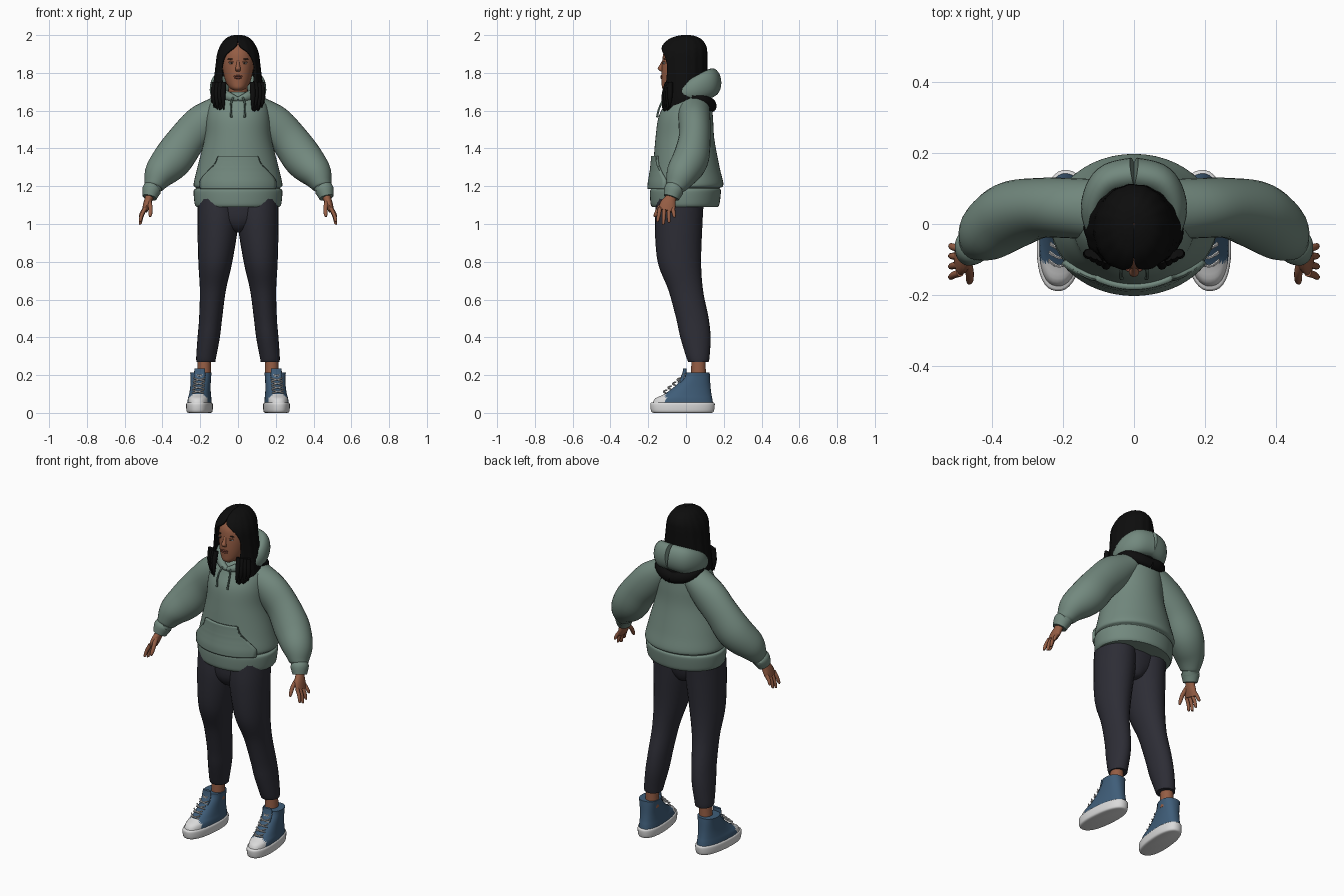
import bpy, bmesh, math, random
from mathutils import Vector, Matrix

random.seed(4)
cube = bpy.data.objects.get("Cube")
if cube:
    bpy.data.objects.remove(cube, do_unlink=True)

Y, Z = Vector((0, 1, 0)), Vector((0, 0, 1))
parts = []


def material(name, *rgb):
    mat = bpy.data.materials.new(name)
    mat.use_nodes = True
    color = (*rgb, 1)
    mat.diffuse_color = color
    shader = mat.node_tree.nodes["Principled BSDF"]
    shader.inputs["Base Color"].default_value = color
    shader.inputs["Roughness"].default_value = .8
    return mat


green = material("sage fabric", .17, .25, .21)
seam = material("dark sage cord", .09, .14, .115)
navy = material("charcoal trousers", .026, .026, .036)
skin = material("brown skin", .3, .11, .058)
lip = material("lip", .2, .06, .04)
black = material("black hair", .004, .004, .004)
blue = material("blue canvas", .05, .11, .19)
white = material("white rubber", .7, .7, .7)
iris = material("dark eye", .02, .012, .008)


def spline(rows, steps):
    """Smooth curve through rows of any number of values."""
    out = []
    for i in range(len(rows) - 1):
        quad = (rows[max(i - 1, 0)], rows[i], rows[i + 1], rows[min(i + 2, len(rows) - 1)])
        for s in range(steps):
            t = s / steps
            out.append([(2 * b + (c - a) * t + (2 * a - 5 * b + 4 * c - d) * t * t
                         + (3 * b - a - 3 * c + d) * t ** 3) / 2 for a, b, c, d in zip(*quad)])
    return out + [list(rows[-1])]


def band(z, front, back, half_width, x=0):
    """Horizontal ring given by its front and back."""
    return (x, (front + back) / 2, z, (back - front) / 2, half_width)


def finish(name, bm, mats, mirror=False, thick=0):
    bmesh.ops.recalc_face_normals(bm, faces=bm.faces)
    mesh = bpy.data.meshes.new(name)
    bm.to_mesh(mesh)
    bm.free()
    for mat in mats:
        mesh.materials.append(mat)
    obj = bpy.data.objects.new(name, mesh)
    bpy.context.collection.objects.link(obj)
    if thick:
        solid = obj.modifiers.new("thickness", 'SOLIDIFY')
        solid.thickness, solid.offset = thick, 0
    if mirror:
        obj.modifiers.new("mirror", 'MIRROR')
    parts.append(obj)


def skin_grid(bm, grid, closed):
    for low, high in zip(grid, grid[1:]):
        count = len(low)
        for j in range(count if closed else count - 1):
            k = (j + 1) % count
            bm.faces.new((low[j], low[k], high[k], high[j]))


def tube(name, rows, *mats, sides=24, steps=4, ref=Y, flat=False, power=1,
         mirror=False, move=None, rule=None):
    """Loft elliptical rings (x, y, z, radius along ref, radius across)."""
    rows = spline(rows, steps)
    centres = [Vector(r[:3]) for r in rows]
    bm, grid = bmesh.new(), []
    for i, row in enumerate(rows):
        along = Z if flat else (centres[min(i + 1, len(rows) - 1)] - centres[max(i - 1, 0)]).normalized()
        u = (ref - along * ref.dot(along)).normalized()
        v = along.cross(u)
        ring = []
        for j in range(sides):
            a = math.tau * j / sides
            c, s = (math.copysign(abs(w) ** power, w) for w in (math.cos(a), math.sin(a)))
            ring.append(bm.verts.new(centres[i] + u * row[3] * c + v * row[4] * s))
        grid.append(ring)
    skin_grid(bm, grid, True)
    bm.faces.new(grid[0])
    bm.faces.new(grid[-1])
    if rule:
        for face in bm.faces:
            face.material_index = rule(face.calc_center_median())
    if move:
        bm.transform(move)
    finish(name, bm, mats, mirror)


def ball(name, place, size, mat, mirror=False):
    bm = bmesh.new()
    bmesh.ops.create_uvsphere(bm, u_segments=16, v_segments=10, radius=1,
                              matrix=Matrix.Translation(place) @ Matrix.Diagonal((*size, 1)))
    finish(name, bm, [mat], mirror)


# Hoodie body with ribbed hem
torso = [band(1.09, -.18, .17, .22), band(1.11, -.188, .178, .23), band(1.175, -.19, .185, .235),
         band(1.19, -.178, .178, .222), band(1.21, -.188, .198, .235), band(1.3, -.175, .178, .215),
         band(1.45, -.162, .15, .178), band(1.56, -.147, .143, .17), band(1.63, -.115, .135, .155),
         band(1.675, -.092, .12, .115), band(1.7, -.07, .1, .08)]
tube("hoodie_body", torso, green, sides=48, steps=6, flat=True)

# Front pocket, laid over the body, with stitched side openings
fine = spline(torso, 20)
bm, grid = bmesh.new(), []
for z, half in spline([(1.185, .195), (1.23, .195), (1.28, .155), (1.32, .12), (1.36, .105)], 4):
    ring = min(fine, key=lambda r: abs(r[2] - max(z, 1.21)))
    line = []
    for j in range(25):
        x = half * (j / 12 - 1)
        y = ring[1] - ring[3] * math.sqrt(1 - (x / ring[4]) ** 2)
        line.append(bm.verts.new((x, y - .006, z)))
    grid.append(line)
skin_grid(bm, grid, False)
opening = [(*(line[-1].co - Y * .007), .004, .004) for line in grid[4:]]
finish("front_pocket", bm, [green], thick=.018)
tube("pocket_openings", opening, seam, sides=6, steps=1, mirror=True)

# Puffed sleeves with cuffs
tube("sleeves", [(.09, .04, 1.61, .085, .075), (.185, .045, 1.535, .085, .1), (.268, .045, 1.45, .085, .1),
                 (.345, .025, 1.345, .095, .105), (.412, -.02, 1.268, .085, .085),
                 (.444, -.05, 1.205, .058, .054), (.45, -.057, 1.19, .046, .045),
                 (.457, -.064, 1.18, .052, .05), (.468, -.078, 1.14, .042, .038)],
     green, sides=28, steps=5, mirror=True)

# Hood folded behind the neck, with black lining under it
tube("hood", [(0, -.1, 1.66, .012, .012), (.04, -.088, 1.672, .022, .02), (.098, -.025, 1.69, .04, .03),
              (.115, .05, 1.715, .06, .035), (.075, .12, 1.74, .075, .046), (0, .14, 1.75, .075, .048)],
     green, ref=Z, steps=6, mirror=True)
tube("hood_lining", [(.125, .03, 1.675, .015, .02), (.115, .09, 1.655, .03, .025),
                     (.06, .128, 1.635, .033, .026), (0, .136, 1.625, .033, .026)],
     black, ref=Z, mirror=True)
tube("drawstrings", [(.025, -.11, 1.672, .005, .005), (.036, -.13, 1.64, .005, .005),
                     (.038, -.146, 1.6, .005, .005), (.035, -.153, 1.565, .006, .006)],
     seam, sides=8, mirror=True)

# Trousers
tube("trouser_legs", [band(1.14, -.155, .095, .107, .107), band(1, -.165, .087, .108, .107),
                      band(.8, -.15, .08, .09, .12), band(.65, -.093, .09, .069, .133),
                      band(.5, -.052, .12, .061, .145), band(.4, -.03, .13, .059, .155),
                      band(.3, 0, .125, .053, .168), band(.27, .012, .12, .05, .17)],
     navy, flat=True, steps=6, mirror=True)
tube("trouser_seat", [band(1.14, -.15, .09, .19), band(1.03, -.15, .075, .15),
                      band(.97, -.12, .05, .06), band(.955, -.08, .02, .03)], navy, flat=True)

# Ankles and high-top shoes
tube("ankles", [(.18, .066, .17, .04, .038), (.178, .066, .3, .037, .034)], skin, mirror=True)
foot = Matrix.Translation((.202, 0, 0)) @ Matrix.Rotation(.09, 4, 'Z')
shoe = dict(flat=True, power=.85, mirror=True, move=foot)
tube("shoe_soles", [band(0, -.17, .135, .055), band(.008, -.185, .148, .066),
                    band(.045, -.19, .153, .068), band(.055, -.184, .148, .063)], white, sides=40, **shoe)
tube("shoe_uppers", [band(.04, -.18, .145, .062), band(.075, -.165, .14, .06), band(.1, -.115, .135, .056),
                     band(.14, -.06, .13, .053), band(.19, -.012, .127, .054), band(.215, 0, .125, .057)],
     blue, white, sides=40, rule=lambda c: int(c.y < -.108), **shoe)
tube("shoe_tongues", [band(.16, -.045, -.01, .028), band(.2, -.022, 0, .03), band(.235, -.014, .002, .028)],
     blue, **shoe)
for i in range(5):
    y, z = -.118 + .024 * i, .105 + .021 * i
    for side in (-1, 1):
        tube("lace", [(-.03 * side, y + .01, z, .004, .004), (0, y - .002, z + .008, .004, .004),
                      (.03 * side, y + .014, z + .016, .004, .004)],
             white, sides=6, steps=3, ref=Z, mirror=True, move=foot)

# Hands
tube("palms", [(.46, -.068, 1.175, .028, .025), (.47, -.08, 1.14, .029, .022),
               (.482, -.095, 1.105, .042, .02), (.494, -.104, 1.07, .043, .015)], skin, sides=16, mirror=True)
for i, (tip_y, tip_z) in enumerate([(-.15, 1.012), (-.12, .998), (-.09, 1.008), (-.062, 1.035)]):
    base = -.138 + .023 * i
    tube("finger", [(.491, base, 1.085, .011, .011), (.509, (base + tip_y) / 2, (1.085 + tip_z) / 2, .01, .01),
                    (.517, tip_y, tip_z + .006, .008, .008), (.517, tip_y, tip_z, .004, .004)],
         skin, sides=10, mirror=True)
tube("thumbs", [(.474, -.1, 1.13, .016, .014), (.464, -.138, 1.09, .012, .012),
                (.464, -.16, 1.052, .01, .01), (.466, -.167, 1.038, .004, .004)], skin, sides=10, mirror=True)

# Head and face
tube("neck", [(0, -.012, 1.6, .058, .058), (0, -.012, 1.69, .055, .052), (0, -.01, 1.78, .055, .052)], skin)
tube("head", [band(1.706, -.11, -.06, .02), band(1.72, -.126, -.01, .043), band(1.75, -.129, .04, .064),
              band(1.8, -.13, .07, .078), band(1.86, -.126, .085, .086), band(1.91, -.117, .085, .08),
              band(1.95, -.085, .065, .06), band(1.97, -.04, .03, .03)], skin, sides=32, flat=True)
tube("nose", [(0, -.118, 1.87, .006, .006), (0, -.128, 1.845, .009, .009),
              (0, -.136, 1.822, .014, .014), (0, -.126, 1.808, .008, .012)], skin, sides=14, flat=True)
ball("upper_lip", (0, -.13, 1.783), (.024, .006, .005), lip)
ball("lower_lip", (0, -.129, 1.774), (.021, .007, .006), lip)
ball("eye_whites", (.035, -.115, 1.852), (.014, .007, .006), white, True)
ball("irises", (.035, -.12, 1.852), (.006, .004, .0055), iris, True)
ball("eyelids", (.035, -.116, 1.858), (.017, .007, .0045), skin, True)
ball("eyebrows", (.037, -.114, 1.873), (.02, .005, .0035), iris, True)
ball("ears", (.09, 0, 1.84), (.01, .02, .03), skin, True)

# Long hair: a shell left open around the face (z, y, depth, width, opening)
hair = [(1.62, .003, .145, .138, .6), (1.68, -.005, .13, .134, .56), (1.75, -.012, .122, .124, .74),
        (1.84, -.015, .122, .113, .84), (1.9, -.015, .122, .105, .6), (1.94, -.01, .112, .09, .12),
        (1.975, -.005, .082, .065, 0), (1.992, 0, .04, .034, 0), (1.996, 0, .002, .002, 0)]
bm, grid = bmesh.new(), []
columns = 64
for i, (z, y, depth, width, gap) in enumerate(spline(hair, 5)):
    gap, line = max(gap, 0), []
    for j in range(columns + 1):
        a = gap + (math.tau - 2 * gap) * j / columns
        wave = 1 + .012 * math.sin(a * 16)
        jag = random.uniform(-.028, .006) if i == 0 else 0
        line.append(bm.verts.new((width * wave * math.sin(a), y - depth * wave * math.cos(a), z + jag)))
    grid.append(line)
skin_grid(bm, grid, False)
finish("hair", bm, [black], thick=.01)
for i in range(4):
    x = .075 + .017 * i
    tip = 1.605 + .012 * (i % 2)
    tube("front_lock", [(x, -.1 + .006 * i, 1.75, .012, .014), (x + .004, -.115 + .01 * i, 1.68, .014, .014),
                        (x, -.122 + .012 * i, tip, .003, .003)], black, sides=10, mirror=True)

# Smooth shading, keeping real edges sharp
bpy.ops.object.select_all(action='DESELECT')
for obj in parts:
    obj.select_set(True)
bpy.context.view_layer.objects.active = parts[0]
bpy.ops.object.shade_smooth_by_angle(angle=math.radians(50))
